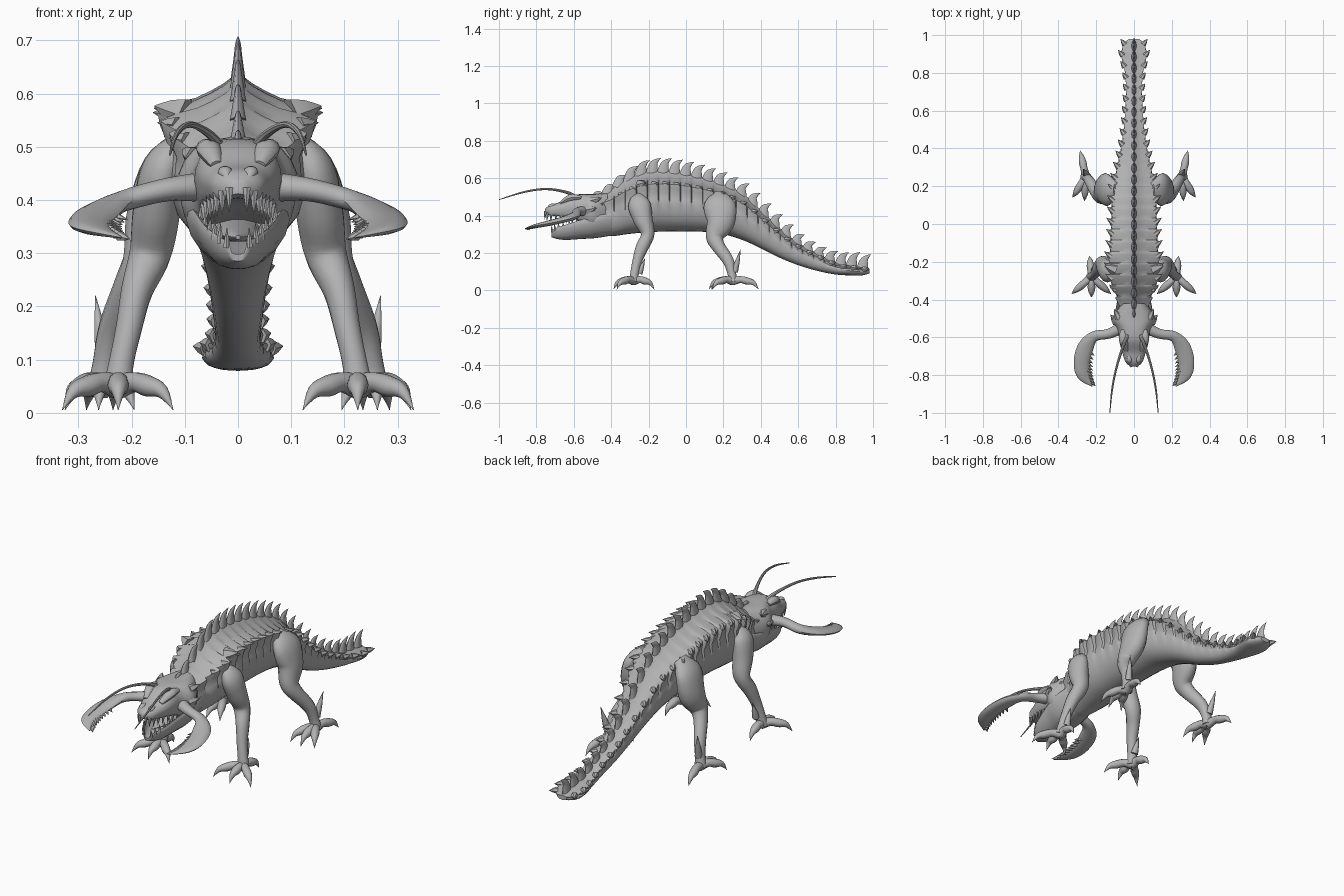
import bpy
import bmesh
from math import cos, sin, pi, radians
from mathutils import Vector

if "Cube" in bpy.data.objects:
    bpy.data.objects.remove(bpy.data.objects["Cube"])

X, Z = Vector((1, 0, 0)), Vector((0, 0, 1))
hide = bpy.data.materials.new("grey hide")
hide.use_nodes = True
hide.diffuse_color = (.45, .45, .45, 1)
hide.node_tree.nodes["Principled BSDF"].inputs["Base Color"].default_value = hide.diffuse_color


def spline(points, steps):
    """Smooth curve through points of any dimension."""
    result = []
    last = len(points) - 1
    for i in range(last):
        a, b, c, d = (points[min(max(i + k, 0), last)] for k in (-1, 0, 1, 2))
        for s in range(steps):
            t = s / steps
            result.append([q + t / 2 * (r - p + t * (2 * p - 5 * q + 4 * r - u
                           + t * (3 * (q - r) + u - p)))
                           for p, q, r, u in zip(a, b, c, d)])
    return result + [list(points[-1])]


def skin(bm, rings):
    """Join rings of points into a closed skin."""
    loops = [[bm.verts.new(p) for p in ring] for ring in rings]
    n = len(loops[0])
    for a, b in zip(loops, loops[1:]):
        for i in range(n):
            j = (i + 1) % n
            bm.faces.new((a[i], a[j], b[j], b[i]))
    bm.faces.new(loops[0])
    bm.faces.new(loops[-1])


def tube(bm, points, ref=X, sides=10, steps=4):
    """Tapering limb; each point is x, y, z and two radii."""
    path = spline(points, steps)
    rings = []
    for i, p in enumerate(path):
        centre = Vector(p[:3])
        ahead = Vector(path[min(i + 1, len(path) - 1)][:3])
        behind = Vector(path[max(i - 1, 0)][:3])
        along = (ahead - behind).normalized()
        side = along.cross(ref).normalized()
        up = side.cross(along)
        ra, rb = max(p[3], .0008), max(p[4], .0008)
        angles = [2 * pi * k / sides for k in range(sides)]
        rings.append([centre + side * ra * cos(a) + up * rb * sin(a) for a in angles])
    skin(bm, rings)


def thorn(bm, base, tip, radius, ref=X):
    """Small pointed tooth or barb."""
    mid = [(a + b) / 2 for a, b in zip(base, tip)]
    tube(bm, [(*base, radius, radius), (*mid, radius * .65, radius * .65), (*tip, 0, 0)], ref, 6, 2)


def section(profile, y, w, low, high, flare=0):
    """Symmetric cross-section; flare pushes out the upper plates."""
    half = []
    for px, pz in profile:
        grow = 1 + flare * max(0, 1 - abs(pz - .78) * 2.5)
        half.append((px * w * grow, low + pz * (high - low)))
    return [(x, y, z) for x, z in half] + [(-x, y, z) for x, z in half[-2:0:-1]]


def finish(name, bm, mirror=False, angle=40):
    bmesh.ops.recalc_face_normals(bm, faces=bm.faces)
    mesh = bpy.data.meshes.new(name)
    bm.to_mesh(mesh)
    bm.free()
    mesh.materials.append(hide)
    obj = bpy.data.objects.new(name, mesh)
    bpy.context.collection.objects.link(obj)
    bpy.ops.object.select_all(action='DESELECT')
    obj.select_set(True)
    bpy.context.view_layer.objects.active = obj
    bpy.ops.object.shade_smooth_by_angle(angle=radians(angle))
    if mirror:
        obj.modifiers.new("mirror", 'MIRROR').use_mirror_merge = False


# Body and tail: y, half width, bottom, top, spike height
BODY = spline([
    (-.5, .075, .3, .49, .01), (-.4, .085, .29, .54, .03), (-.32, .12, .3, .595, .05),
    (-.22, .135, .31, .635, .065), (-.1, .125, .315, .64, .065), (.05, .12, .315, .615, .06),
    (.18, .115, .305, .575, .055), (.3, .09, .27, .52, .05), (.4, .07, .225, .43, .05),
    (.5, .055, .175, .335, .05), (.6, .047, .135, .255, .04), (.7, .042, .105, .2, .035),
    (.8, .048, .085, .15, .055), (.88, .065, .08, .135, .07), (.94, .06, .08, .125, .07),
    (.98, .025, .09, .115, .07)], 6)


def body_at(y):
    for a, b in zip(BODY, BODY[1:]):
        if y <= b[0]:
            t = (y - a[0]) / (b[0] - a[0])
            return [p + (q - p) * t for p, q in zip(a, b)]
    return BODY[-1]


TRUNK = spline([(0, 1), (.2, .93), (.55, .85), (1, .78), (.93, .62),
                (1, .45), (.85, .2), (.45, .04), (0, 0)], 2)
SEGMENTS = 25
PITCH = 1.48 / SEGMENTS
body, spikes, barbs = bmesh.new(), bmesh.new(), bmesh.new()
rings = []
for i in range(SEGMENTS):
    start = -.5 + i * PITCH
    # overlapping plate: narrow at its front, flared at its rear
    for part, flare in ((0, -.06), (.35, .03), (.75, .12), (.92, .1)):
        y, w, low, high, h = body_at(start + part * PITCH)
        rings.append(section(TRUNK, y, w, low, high, flare))
    y, w, low, high, h = body_at(start + PITCH / 2)
    tube(spikes, [(0, y - .01, high - .025, .036, .016), (0, y, high + h * .45, .023, .008),
                  (0, y + .018, high + h * .8, .011, .005), (0, y + .04, high + h, 0, 0)])
    if i > 1:
        edge = low + .78 * (high - low)
        thorn(barbs, (w * .9, y, edge), (w * 1.1 + .012, y + .03, edge + .004), .016, Z)
rings.append(section(TRUNK, *BODY[-1][:4]))
skin(body, rings)
finish("segmented_body", body, angle=35)
finish("back_spikes", spikes)
thorn(barbs, (.1, -.24, .56), (.157, -.22, .577), .035, Z)
finish("side_barbs", barbs, True)

# Skull and lower jaw
SKULL = spline([(0, 1), (.4, .98), (.75, .88), (1, .6), (.95, .25), (.75, .02), (0, .08)], 2)
JAW = spline([(0, .4), (.55, .45), (.85, .98), (1, .95), (.9, .5), (.5, .08), (0, 0)], 2)
head, jaw = bmesh.new(), bmesh.new()
skull_line = spline([
    (-.42, .07, .33, .52), (-.5, .112, .35, .515), (-.56, .085, .365, .515), (-.62, .078, .385, .505),
    (-.68, .062, .395, .47), (-.73, .045, .4, .455), (-.755, .015, .41, .435)], 4)
jaw_line = spline([
    (-.36, .08, .3, .42), (-.48, .1, .28, .395), (-.56, .085, .275, .375),
    (-.64, .066, .27, .35), (-.69, .045, .275, .335), (-.72, .02, .285, .32)], 4)
skin(head, [section(SKULL, *s) for s in skull_line])
skin(jaw, [section(JAW, *s) for s in jaw_line])
finish("skull", head, angle=60)
finish("lower_jaw", jaw, angle=60)

tongue = bmesh.new()
tube(tongue, [(0, -.5, .35, .04, .015), (0, -.6, .335, .034, .014), (0, -.68, .33, .004, .004)], Z)
finish("tongue", tongue)

# Brow ridges, nostrils, cheek and crown horns
ridges = bmesh.new()
tube(ridges, [(.06, -.56, .495, .012, .01), (.055, -.615, .495, .024, .02),
              (.04, -.67, .465, .012, .01)], Z)
tube(ridges, [(.025, -.69, .455, .006, .006), (.024, -.72, .452, .014, .012),
              (.02, -.74, .44, .004, .004)], Z)
thorn(ridges, (.09, -.52, .43), (.125, -.48, .44), .025, Z)
thorn(ridges, (.08, -.5, .48), (.105, -.45, .495), .022, Z)
finish("brow_ridges", ridges, True)

# Teeth along both jaws
teeth = bmesh.new()
for s in skull_line[11:-1:2]:
    y, w, low = s[:3]
    thorn(teeth, (w * .8, y, low + .015), (w * .78, y - .005, low - .03), .008)
for s in jaw_line[9:-1:2]:
    y, w, low, high = s
    thorn(teeth, (w * .88, y, high - .012), (w * .85, y - .004, high + .025), .007)
finish("teeth", teeth, True)

# Curved pincers with a toothed inner edge
pincers = bmesh.new()
hook = [(.05, -.54, .425, .035, .03), (.13, -.58, .42, .026, .022), (.21, -.595, .4, .028, .02),
        (.255, -.65, .38, .042, .017), (.277, -.73, .36, .042, .015), (.267, -.8, .345, .034, .011),
        (.22, -.86, .33, .002, .002)]
tube(pincers, hook, Z, 12, 5)
for p in spline(hook, 4)[14:-1]:
    x, y, z, reach = p[:4]
    thorn(pincers, (x - reach * .75, y + .01, z), (x - reach - .018, y - .008, z - .006), .01, Z)
finish("pincers", pincers, True)

# Antennae
feelers = bmesh.new()
tube(feelers, [(.03, -.58, .495, .011, .011), (.055, -.64, .525, .008, .008),
               (.09, -.75, .542, .006, .006), (.115, -.87, .525, .005, .005),
               (.128, -1, .485, .002, .002)], Z, 8, 6)
finish("antennae", feelers, True)


def leg(name, points, toes, heel, spur):
    bm = bmesh.new()
    tube(bm, points, X, 14, 5)
    fx, fy = points[-1][:2]
    for tx, ty in toes + [heel]:
        toe = []
        for t, z, r in ((0, .05, .024), (.3, .058, .019), (.55, .05, .02), (.8, .04, .013), (1, .006, 0)):
            toe.append((fx + (tx - fx) * t, fy + (ty - fy) * t, z, r, r))
        tube(bm, toe, Z, 10, 4)
    # upright heel spur
    base, tip = spur
    thorn(bm, base, tip, .018)
    finish(name, bm, True, 60)


leg("front_legs", [
    (.1, -.25, .5, .03, .03), (.14, -.25, .46, .06, .04), (.153, -.23, .38, .052, .045),
    (.165, -.205, .3, .036, .04), (.19, -.235, .23, .034, .03), (.205, -.26, .16, .026, .025),
    (.22, -.275, .09, .023, .024), (.225, -.28, .045, .025, .03)],
    [(.33, -.37), (.122, -.37), (.225, -.388)], (.235, -.17),
    ((.212, -.25, .09), (.215, -.22, .17)))
leg("rear_legs", [
    (.09, .18, .51, .04, .03), (.14, .18, .46, .085, .04), (.16, .185, .37, .077, .05),
    (.175, .155, .29, .05, .042), (.2, .17, .24, .037, .033), (.235, .225, .16, .03, .027),
    (.25, .245, .09, .023, .024), (.255, .25, .045, .025, .03)],
    [(.325, .14), (.195, .135), (.262, .122)], (.285, .388),
    ((.252, .26, .1), (.268, .292, .22)))
